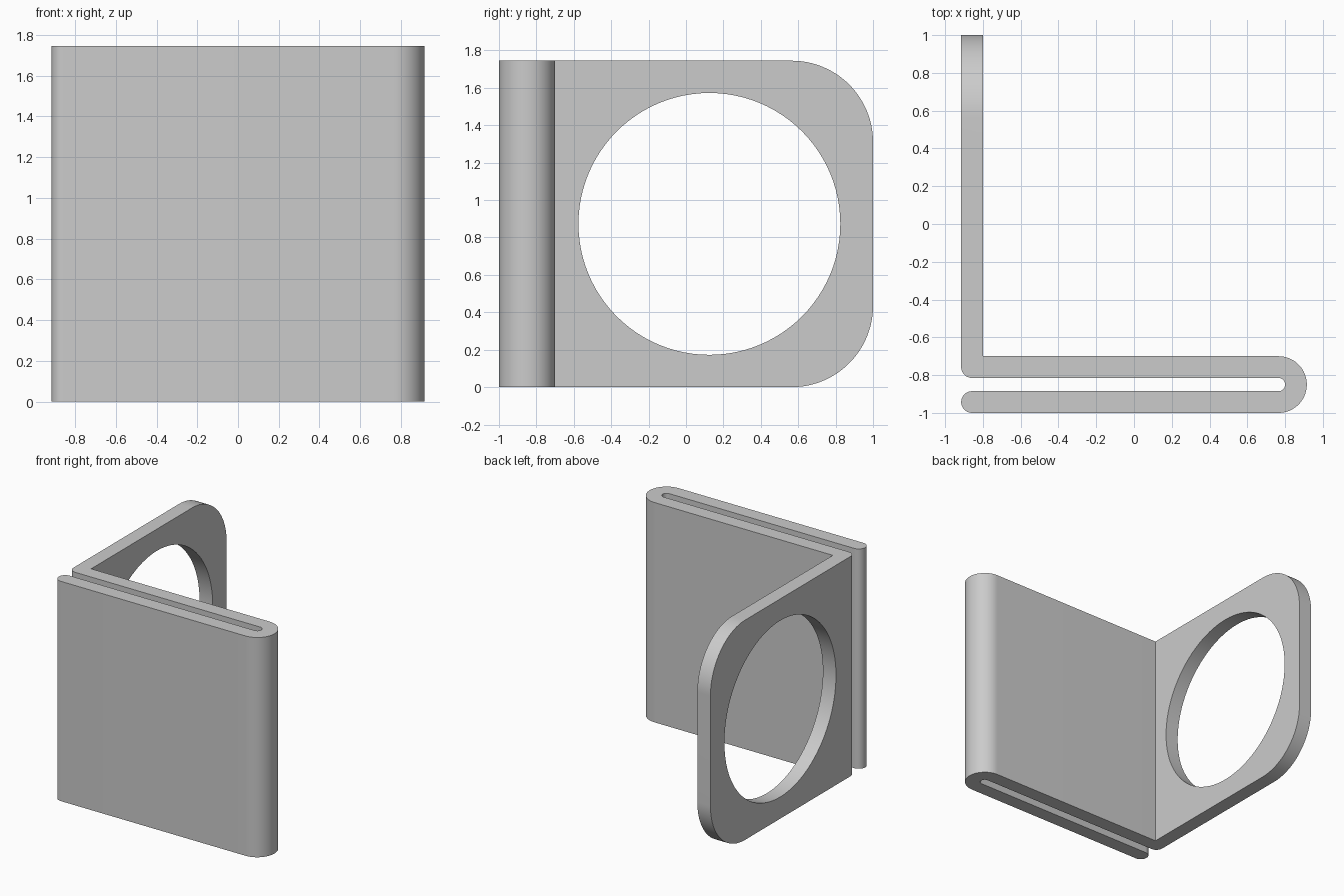
import bpy, bmesh, math
from mathutils import Vector

cube = bpy.data.objects.get("Cube")
if cube:
    bpy.data.objects.remove(cube, do_unlink=True)

H = 1.745            # height
X0, X1 = -0.915, 0.915
T = 0.115            # sheet thickness
FOLD_X, FOLD_Y = 0.765, -0.85   # centre of the folded end
R_OUT, R_IN = 0.15, 0.035
R_TIP = T / 2


def arc(cx, cy, r, a0, a1, n=24):
    """Points on an arc, angles in degrees."""
    steps = [math.radians(a0 + (a1 - a0) * i / n) for i in range(n + 1)]
    return [(cx + r * math.cos(a), cy + r * math.sin(a)) for a in steps]


def prism(name, outline, place, offset):
    """Extrude a 2D outline along an offset vector."""
    bm = bmesh.new()
    face = bm.faces.new([bm.verts.new(place(u, v)) for u, v in outline])
    result = bmesh.ops.extrude_face_region(bm, geom=[face])
    moved = [g for g in result["geom"] if isinstance(g, bmesh.types.BMVert)]
    bmesh.ops.translate(bm, verts=moved, vec=Vector(offset))
    bmesh.ops.recalc_face_normals(bm, faces=bm.faces)
    mesh = bpy.data.meshes.new(name)
    bm.to_mesh(mesh)
    bm.free()
    obj = bpy.data.objects.new(name, mesh)
    bpy.context.collection.objects.link(obj)
    return obj


def cut(obj, tool, operation):
    mod = obj.modifiers.new(operation.title(), "BOOLEAN")
    mod.operation, mod.solver, mod.object = operation, "EXACT", tool
    bpy.context.view_layer.objects.active = obj
    bpy.ops.object.modifier_apply(modifier=mod.name)
    bpy.data.objects.remove(tool, do_unlink=True)


# Folded sheet seen from above: arm, bend, slot and front strip
outline = [(X0, 1), (X0 + T, 1), (X0 + T, FOLD_Y + R_OUT)]
outline += arc(FOLD_X, FOLD_Y, R_OUT, 90, -90, 40)
outline += arc(X0 + R_TIP, -1 + R_TIP, R_TIP, 270, 90)
outline += arc(FOLD_X, FOLD_Y, R_IN, -90, 90)
outline += arc(X0 + R_TIP, FOLD_Y + R_IN + R_TIP, R_TIP, 270, 180, 12)
body = prism("folded_clip", outline, lambda u, v: (u, v, 0), (0, 0, H))

# Rounded rear corners of the arm
R = 0.435
side = [(-1.2, H + 0.1), (-1.2, -0.1), (0.0, -0.1), (0.0, 0.0)]
side += arc(1 - R, R, R, -90, 0, 32) + arc(1 - R, H - R, R, 0, 90, 32)
side += [(0.0, H), (0.0, H + 0.1)]
side_tool = prism("corner_cutter", side, lambda u, v: (-1.2, u, v), (2.4, 0, 0))
side_tool.hide_render = True
cut(body, side_tool, "INTERSECT")

# Large round hole through the arm
ring = arc(0.125, H / 2, 0.70, 0, 360, 96)[:-1]
hole = prism("hole_cutter", ring, lambda u, v: (-1.1, u, v), (0.5, 0, 0))
hole.hide_render = True
cut(body, hole, "DIFFERENCE")

# Plain grey finish
grey = bpy.data.materials.new("plain_grey")
grey.use_nodes = True
color = (0.6, 0.6, 0.6, 1)
grey.diffuse_color = color
grey.node_tree.nodes["Principled BSDF"].inputs["Base Color"].default_value = color
body.data.materials.clear()
body.data.materials.append(grey)
for poly in body.data.polygons:
    poly.material_index = 0

bpy.ops.object.select_all(action="DESELECT")
body.select_set(True)
bpy.context.view_layer.objects.active = body
bpy.ops.object.shade_smooth_by_angle(angle=math.radians(30))
